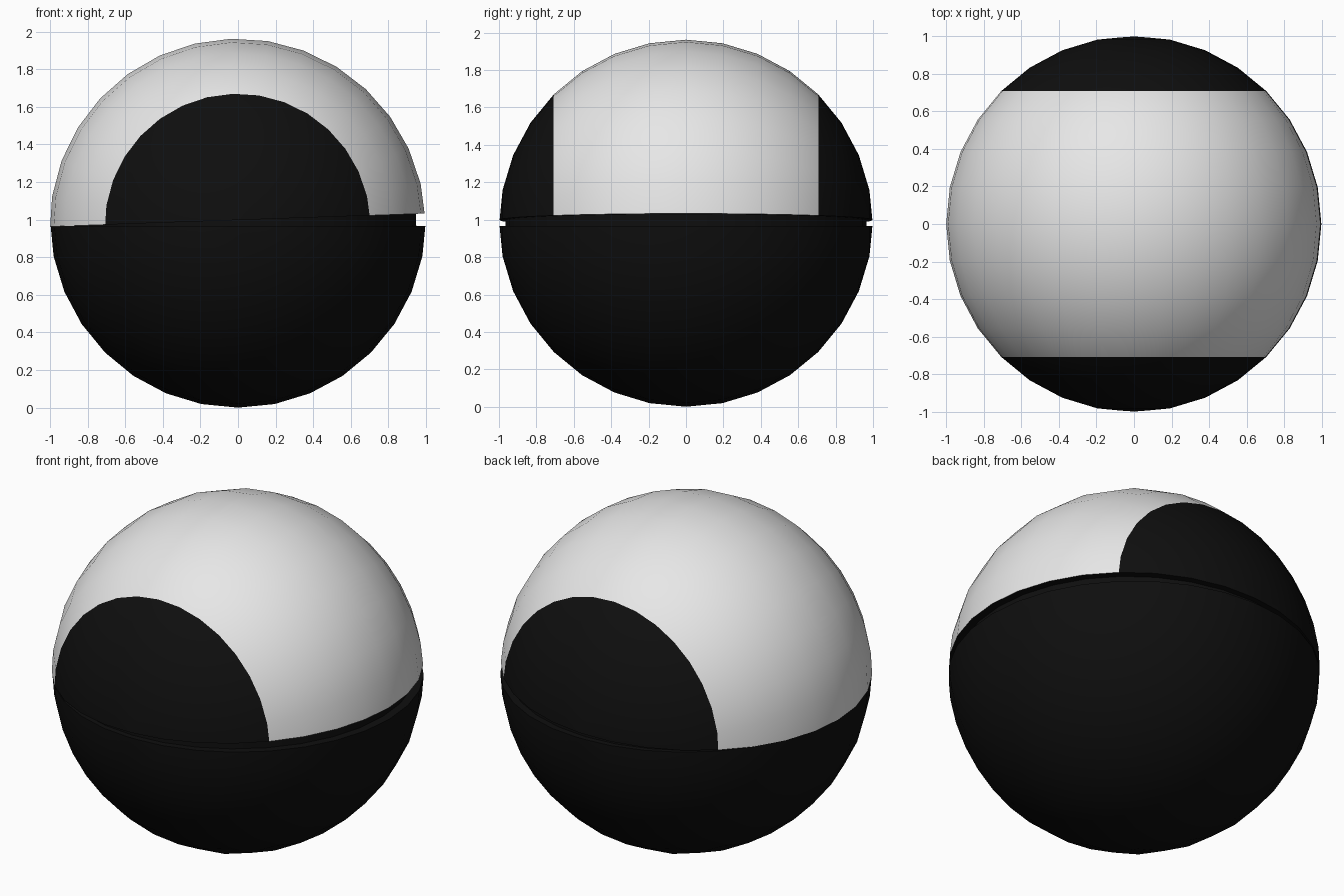
import bpy, bmesh, math
from mathutils import Matrix

if "Cube" in bpy.data.objects:
    bpy.data.objects.remove(bpy.data.objects["Cube"])


def material(name, value):
    m = bpy.data.materials.new(name)
    m.diffuse_color = (value, value, value, 1)
    m.use_nodes = True
    m.node_tree.nodes["Principled BSDF"].inputs["Base Color"].default_value = m.diffuse_color
    return m


BLACK = material("black", 0.0045)
WHITE = material("white", 0.8)


def finish(bm, name):
    mesh = bpy.data.meshes.new(name)
    bm.to_mesh(mesh)
    bm.free()
    mesh.materials.append(BLACK)
    mesh.materials.append(WHITE)
    ob = bpy.data.objects.new(name, mesh)
    bpy.context.collection.objects.link(ob)
    bpy.context.view_layer.objects.active = ob
    ob.select_set(True)
    bpy.ops.object.shade_smooth_by_angle(angle=math.radians(35))
    ob.select_set(False)
    return ob


def half_sphere(cut, upper):
    """Unit sphere with poles along y, cut flat at height `cut` and capped."""
    bm = bmesh.new()
    bmesh.ops.create_uvsphere(bm, u_segments=32, v_segments=16, radius=1,
                              matrix=Matrix.Rotation(math.pi / 2, 4, 'X'))
    r = bmesh.ops.bisect_plane(
        bm, geom=bm.verts[:] + bm.edges[:] + bm.faces[:],
        plane_co=(0, 0, cut), plane_no=(0, 0, 1),
        clear_inner=upper, clear_outer=not upper)
    edges = [e for e in r["geom_cut"] if isinstance(e, bmesh.types.BMEdge)]
    bmesh.ops.contextual_create(bm, geom=edges)
    bmesh.ops.recalc_face_normals(bm, faces=bm.faces[:])
    return bm


# Lower bowl
bowl = finish(half_sphere(-0.033, False), "lower_bowl")
bowl.location.z = 1.0

# Slightly open lid: white band over the middle, black round ends
bm = half_sphere(0.035, True)
for f in bm.faces:
    flat_rim = abs(f.normal.z) > 0.99 and f.calc_center_median().z < 0.1
    if abs(f.calc_center_median().y) < 0.7071 and not flat_rim:
        f.material_index = 1
lid = finish(bm, "lid")
lid.location = (-0.002, 0, 0.963)
lid.rotation_euler.y = math.radians(-2)

# Inner lip seen through the gap
bm = bmesh.new()
bmesh.ops.create_cone(bm, cap_ends=True, segments=32, radius1=0.965, radius2=0.965,
                      depth=0.12, matrix=Matrix.Translation((0, 0, 1.0)))
lip = finish(bm, "inner_lip")
lip.rotation_euler.y = math.radians(-1)
